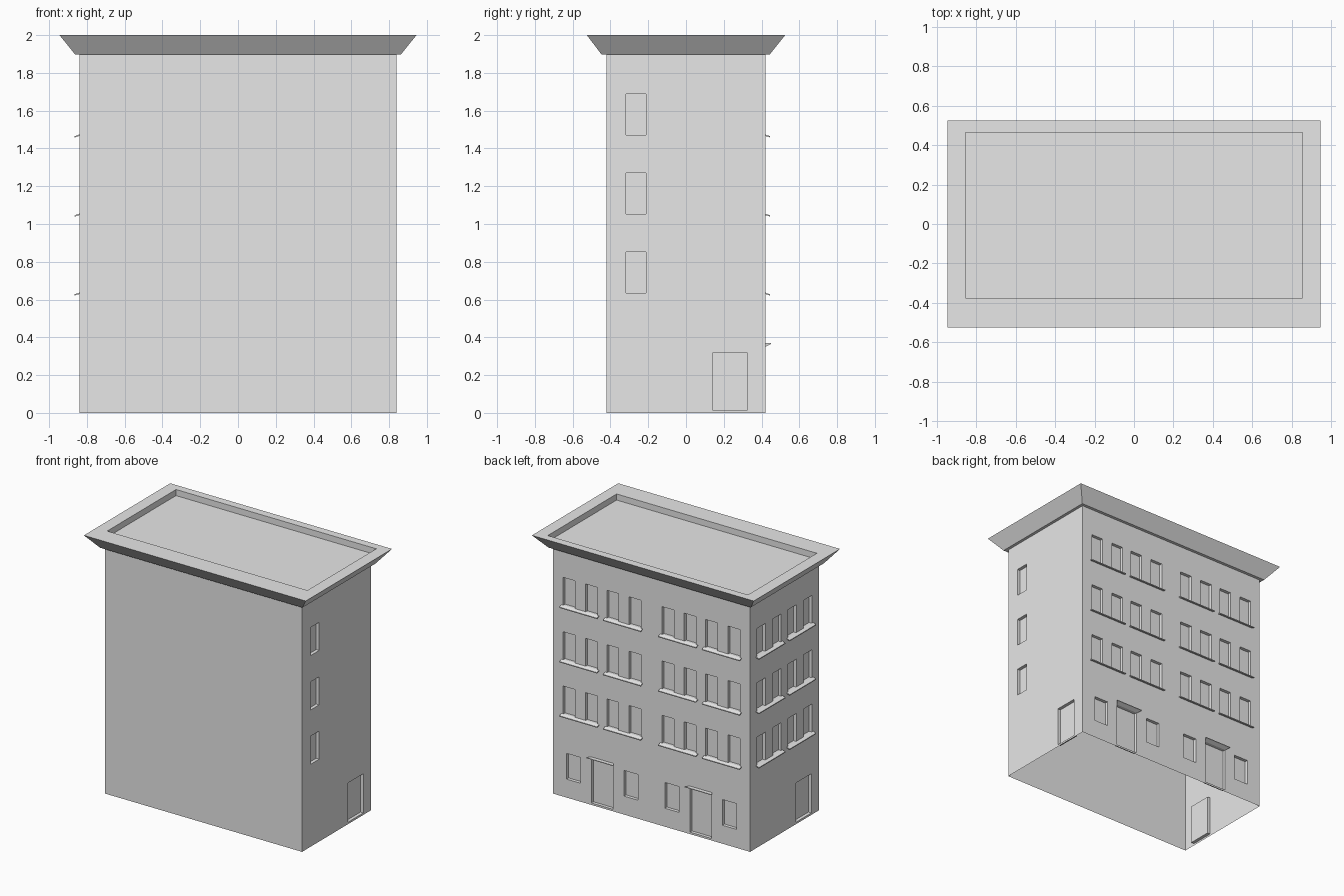
import bpy
import bmesh
from mathutils import Vector

if "Cube" in bpy.data.objects:
    bpy.data.objects.remove(bpy.data.objects["Cube"], do_unlink=True)

plaster = bpy.data.materials.new("light_grey")
plaster.use_nodes = True
plaster.diffuse_color = (0.8, 0.8, 0.8, 1)
plaster.node_tree.nodes["Principled BSDF"].inputs["Base Color"].default_value = (0.8, 0.8, 0.8, 1)

HALF_X, HALF_Y, WALL_TOP = 0.84, 0.42, 1.897
DEPTH = 0.025
FLOORS = (0.635, 1.053, 1.472)      # window bottoms of the upper storeys
WINDOW_W, WINDOW_H = 0.102, 0.216

# Each wall: centre point, direction along the wall, outward direction
BACK = (Vector((0, HALF_Y, 0)), Vector((1, 0, 0)), Vector((0, 1, 0)))
LEFT = (Vector((HALF_X, 0, 0)), Vector((0, 1, 0)), Vector((1, 0, 0)))
RIGHT = (Vector((-HALF_X, 0, 0)), Vector((0, 1, 0)), Vector((-1, 0, 0)))


def finish(bm, name):
    bmesh.ops.recalc_face_normals(bm, faces=bm.faces)
    mesh = bpy.data.meshes.new(name)
    bm.to_mesh(mesh)
    bm.free()
    mesh.materials.append(plaster)
    obj = bpy.data.objects.new(name, mesh)
    bpy.context.collection.objects.link(obj)
    return obj


def loft(bm, rings):
    """Bridge equal-sized point rings and cap both ends."""
    loops = [[bm.verts.new(p) for p in ring] for ring in rings]
    n = len(loops[0])
    for a, b in zip(loops, loops[1:]):
        for i in range(n):
            j = (i + 1) % n
            bm.faces.new((a[i], a[j], b[j], b[i]))
    bm.faces.new(loops[0])
    bm.faces.new(loops[-1])


def rect(x0, x1, y0, y1, z):
    return [(x0, y0, z), (x1, y0, z), (x1, y1, z), (x0, y1, z)]


def on_wall(wall, along, out, z):
    centre, side, normal = wall
    return centre + side * along + normal * out + Vector((0, 0, z))


def recess(bm, wall, along, width, z0, z1):
    """Box reaching from outside the wall to the bottom of the recess."""
    corners = ((-1, z0), (1, z0), (1, z1), (-1, z1))
    loft(bm, [[on_wall(wall, along + s * width / 2, out, z) for s, z in corners]
              for out in (-DEPTH, 0.05)])


def ledge(name, wall, along, width, z, profile, flare=0.0):
    """Profile of (out, height) points swept along the wall."""
    bm = bmesh.new()
    loft(bm, [[on_wall(wall, along + s * (width / 2 + flare * out), out, z + h)
               for out, h in profile] for s in (-1, 1)])
    return finish(bm, name)


# Openings cut into the walls
cut = bmesh.new()
sill_profile = ((0, 0.002), (0.025, -0.007), (0.025, -0.014), (0, -0.006))
canopy_profile = ((0, 0.02), (0.03, 0.02), (0.03, 0.015), (0, 0))

for z in FLOORS:
    for wall, pairs, tag in ((BACK, (0.235, 0.607), "back"), (RIGHT, (0.187,), "right")):
        for centre in pairs:
            for s in (-1, 1):
                for offset in (-0.095, 0.095):
                    recess(cut, wall, s * centre + offset, WINDOW_W, z, z + WINDOW_H)
                ledge(tag + "_window_sill", wall, s * centre, 0.32, z, sill_profile)
    recess(cut, LEFT, -0.265, 0.105, z, z + WINDOW_H)

# Ground floor: two entrances flanked by windows at the back, one door per side
for s in (-1, 1):
    for offset in (0.175, 0.663):
        recess(cut, BACK, s * offset, 0.12, 0.142, 0.34)
    recess(cut, BACK, s * 0.42, 0.185, 0.015, 0.35)
    ledge("door_canopy", BACK, s * 0.42, 0.19, 0.35, canopy_profile, flare=0.7)
recess(cut, LEFT, 0.232, 0.185, 0.015, 0.317)
recess(cut, RIGHT, -0.232, 0.185, 0.015, 0.317)
cutter = finish(cut, "opening_cutter")
cutter.hide_render = True

# Walls: hollow shell, open underneath
bm = bmesh.new()
loft(bm, [rect(-HALF_X, HALF_X, -HALF_Y, HALF_Y, z) for z in (0, WALL_TOP)])
walls = finish(bm, "walls")
mod = walls.modifiers.new("openings", "BOOLEAN")
mod.operation = "DIFFERENCE"
mod.solver = "EXACT"
mod.object = cutter
bpy.context.view_layer.update()
evaluated = walls.evaluated_get(bpy.context.evaluated_depsgraph_get())
shell = bpy.data.meshes.new_from_object(evaluated)
walls.modifiers.clear()
walls.data = shell
bpy.data.objects.remove(cutter, do_unlink=True)

bm = bmesh.new()
bm.from_mesh(shell)
ends = [f for f in bm.faces if abs(f.normal.z) > 0.9
        and (f.calc_center_median().z < 0.001 or f.calc_center_median().z > WALL_TOP - 0.001)]
bmesh.ops.delete(bm, geom=ends, context="FACES")
bm.to_mesh(shell)
bm.free()

# Flared cornice with a sunken flat roof
bm = bmesh.new()
loft(bm, [rect(-0.862, 0.862, -0.447, 0.443, WALL_TOP),
          rect(-0.945, 0.945, -0.525, 0.525, 2.0),
          rect(-0.853, 0.853, -0.374, 0.464, 2.0),
          rect(-0.853, 0.853, -0.374, 0.464, 1.953)])
finish(bm, "cornice_and_roof")
